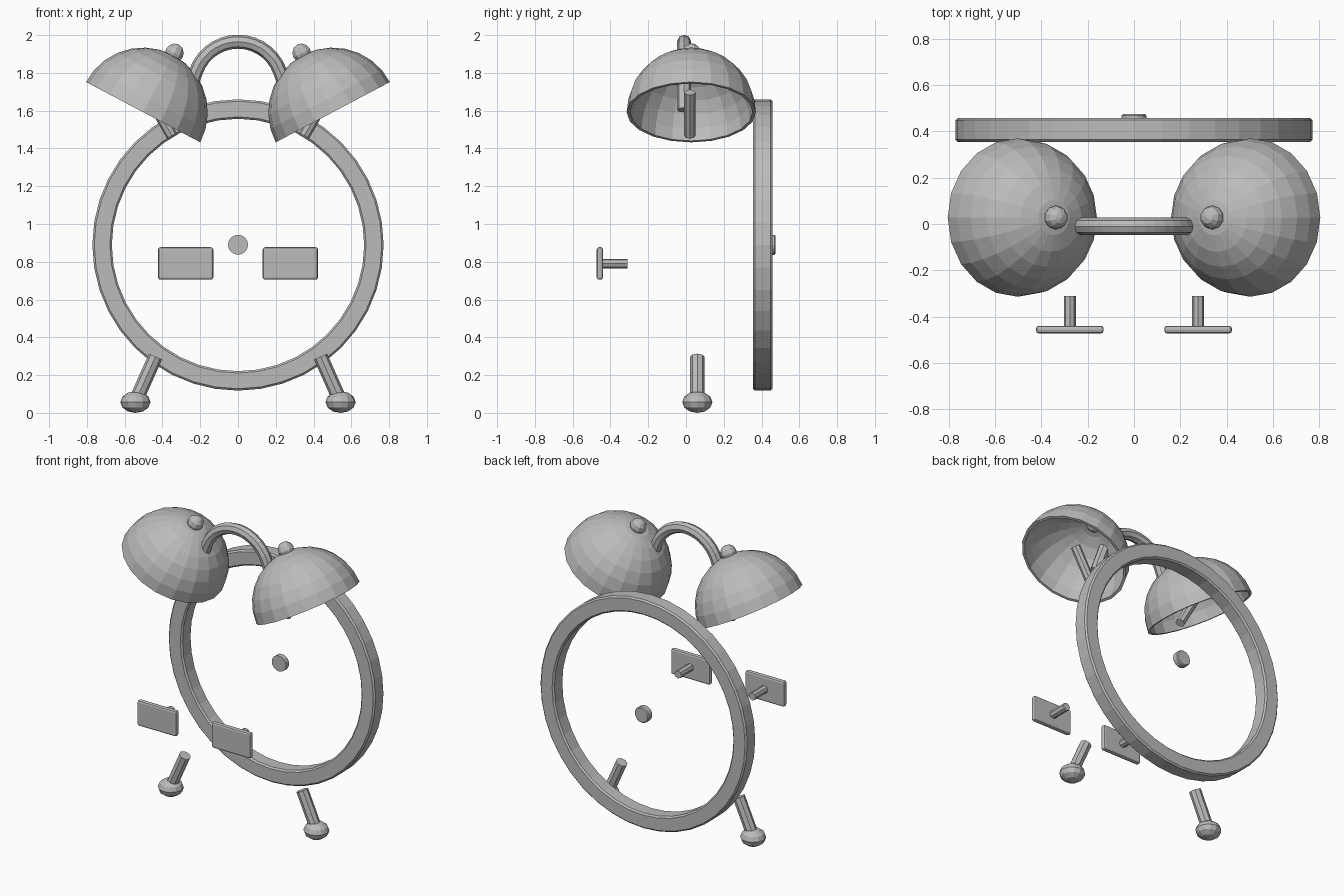
import bpy, bmesh
from math import sin, cos, pi, radians
from mathutils import Vector, Matrix

default = bpy.data.objects.get("Cube")
if default:
    bpy.data.objects.remove(default, do_unlink=True)

grey = bpy.data.materials.new("grey_metal")
grey.use_nodes = True
COLOUR = (0.5, 0.5, 0.5, 1)
grey.diffuse_color = COLOUR
grey.node_tree.nodes["Principled BSDF"].inputs["Base Color"].default_value = COLOUR


def add(name, data):
    data.materials.append(grey)
    ob = bpy.data.objects.new(name, data)
    bpy.context.collection.objects.link(ob)
    return ob


def from_bmesh(name, bm):
    bmesh.ops.recalc_face_normals(bm, faces=bm.faces)
    mesh = bpy.data.meshes.new(name)
    bm.to_mesh(mesh)
    bm.free()
    return add(name, mesh)


def lathe(name, profile, sides, origin, axis=(0, 0, 1), closed=False):
    """Turn a (radius, height) profile around an axis through origin."""
    bm = bmesh.new()
    verts = [bm.verts.new((r, 0, h)) for r, h in profile]
    pairs = list(zip(verts, verts[1:] + verts[:1]))
    edges = [bm.edges.new(p) for p in (pairs if closed else pairs[:-1])]
    bmesh.ops.spin(bm, geom=verts + edges, cent=(0, 0, 0), axis=(0, 0, 1),
                   angle=2 * pi, steps=sides)
    bmesh.ops.remove_doubles(bm, verts=bm.verts, dist=0.0005)
    turn = Vector(axis).to_track_quat('Z', 'Y').to_matrix().to_4x4()
    bm.transform(Matrix.Translation(origin) @ turn)
    return from_bmesh(name, bm)


def rod(name, start, end, radius, sides=8):
    d = Vector(end) - Vector(start)
    return lathe(name, [(0, 0), (radius, 0), (radius, d.length), (0, d.length)],
                 sides, start, d)


def arc(rx, rz, a0, a1, steps):
    angles = [radians(a0 + (a1 - a0) * i / steps) for i in range(steps + 1)]
    return [(rx * cos(a), rz * sin(a)) for a in angles]


def ball(name, origin, rx, rz, axis=(0, 0, 1), sides=12, rings=6):
    return lathe(name, arc(rx, rz, -90, 90, rings), sides, origin, axis)


# Back rim ring with eased edges
Ro, Ri, T, B = 0.771, 0.668, 0.104, 0.01
lathe("back_ring",
      [(Ri, B), (Ri + B, 0), (Ro - B, 0), (Ro, B),
       (Ro, T - B), (Ro - B, T), (Ri + B, T), (Ri, T - B)],
      40, (0, 0.354, 0.889), (0, 1, 0), closed=True)

# Small back button
lathe("back_button", [(0, 0), (0.053, 0), (0.053, 0.034), (0.047, 0.04), (0, 0.04)],
      16, (0, 0.435, 0.89), (0, 1, 0))

# Carrying handle: an arch with splayed straight ends
R, base, splay, drop = 0.235, 1.73, radians(20), 0.22
arch = [(x, base + z) for x, z in arc(R, R, 20, 160, 14)]
foot_x = arch[0][0] + drop * sin(splay)
foot_z = arch[0][1] - drop * cos(splay)
path = [(foot_x, foot_z)] + arch + [(-foot_x, foot_z)]
curve = bpy.data.curves.new("handle", 'CURVE')
curve.dimensions = '3D'
curve.bevel_depth = 0.037
curve.bevel_resolution = 2
curve.use_fill_caps = True
spline = curve.splines.new('POLY')
spline.points.add(len(path) - 1)
for p, (x, z) in zip(spline.points, path):
    p.co = (x, -0.01, z, 1)
spline.use_smooth = False
add("handle", curve)

for s, side in ((1, "left"), (-1, "right")):
    # Bell: thin hemispherical shell tilted outward
    centre = Vector((s * 0.502, 0.028, 1.592))
    axis = Vector((-s * 0.467, 0, 0.884))
    shell = arc(0.342, 0.342, 90, 0, 7) + arc(0.325, 0.325, 0, 90, 7)
    lathe(side + "_bell", shell, 20, centre, axis)
    ball(side + "_bell_knob", centre + axis * 0.353, 0.052, 0.052, axis, 10, 6)
    rod(side + "_bell_post", (s * 0.35, 0.02, 1.467), (s * 0.483, 0.02, 1.697), 0.03)

    # Foot and leg
    ball(side + "_foot", (s * 0.543, 0.06, 0.057), 0.08, 0.057)
    rod(side + "_leg", (s * 0.543, 0.06, 0.06), (s * 0.437, 0.06, 0.298), 0.038)

    # Front plate on a short stem
    bm = bmesh.new()
    bmesh.ops.create_cube(bm, size=1)
    bm.transform(Matrix.Translation((s * 0.277, -0.456, 0.791))
                 @ Matrix.Diagonal((0.292, 0.033, 0.172, 1)))
    bmesh.ops.bevel(bm, geom=bm.edges[:], offset=0.012, segments=2,
                    profile=0.5, affect='EDGES')
    from_bmesh(side + "_front_plate", bm)
    rod(side + "_plate_stem", (s * 0.277, -0.45, 0.79), (s * 0.277, -0.31, 0.79), 0.026)
